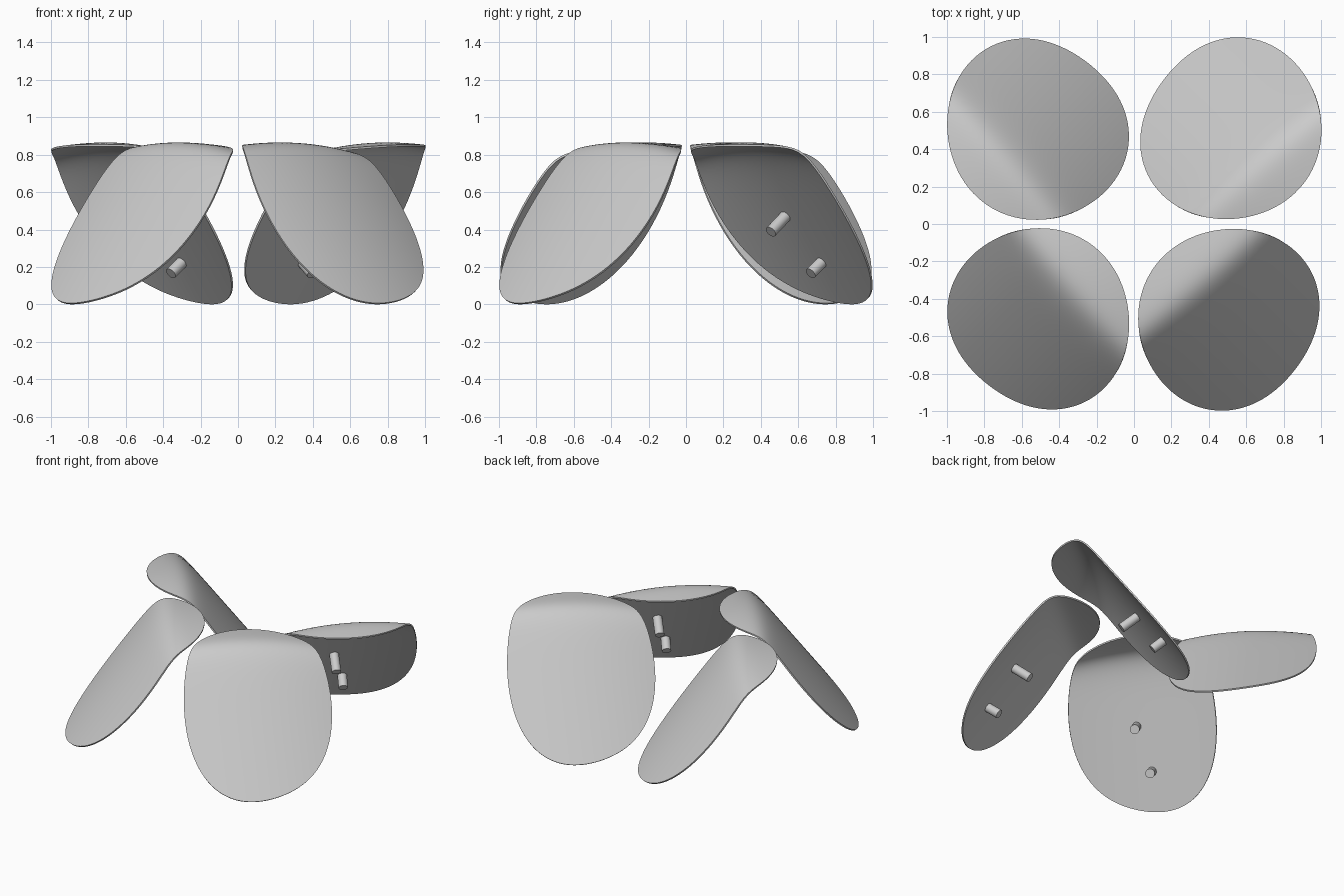
import bpy
import bmesh
from math import sin, cos, pi, exp, log, radians, sqrt
from mathutils import Vector, Matrix

old = bpy.data.objects.get("Cube")
if old:
    bpy.data.objects.remove(old)

grey = bpy.data.materials.new("light_grey")
grey.use_nodes = True
grey.diffuse_color = (0.6, 0.6, 0.6, 1)
grey.node_tree.nodes["Principled BSDF"].inputs["Base Color"].default_value = (0.6, 0.6, 0.6, 1)

# Local panel directions: downhill heading and the sideways axis
HEAD = Vector((cos(radians(-49)), sin(radians(-49)), 0))
SIDE = Vector((-HEAD.y, HEAD.x, 0))
CENTRE = 0.5125
RINGS, SEGS = 24, 96
FOLD, SOFT, RISE, FALL = -0.22, 0.045, 0.1, 1.315


def point(h, p):
    """Point of the bent panel: gently rising lip, soft fold, steep slope,
    all bowed across the width."""
    t = (h - FOLD) / SOFT
    z = 0.88 + RISE * (h - FOLD) - (RISE + FALL) * SOFT * log(1 + exp(t))
    slope = RISE - (RISE + FALL) / (1 + exp(-t))
    z -= 0.22 * p * p * sqrt(1 + slope * slope) + 0.045 * p * max(z, 0)
    return HEAD * h + SIDE * p + Vector((0, 0, z))


def outline(a):
    """Rounded, slightly lopsided outline, blunter at the low end."""
    r = 0.483 - 0.0165 * cos(a) - 0.017 * cos(2 * a) - 0.004 * sin(2 * a)
    r -= 0.008 * (cos(3 * a) + sin(3 * a))
    return r * cos(a), r * sin(a)


def finish(bm, name, turn):
    bmesh.ops.recalc_face_normals(bm, faces=bm.faces)
    mesh = bpy.data.meshes.new(name)
    bm.to_mesh(mesh)
    bm.free()
    mesh.materials.append(grey)
    ob = bpy.data.objects.new(name, mesh)
    bpy.context.collection.objects.link(ob)
    ob.matrix_world = turn
    bpy.ops.object.select_all(action="DESELECT")
    ob.select_set(True)
    bpy.context.view_layer.objects.active = ob
    bpy.ops.object.shade_smooth_by_angle(angle=radians(40))


def add_panel(name, turn):
    bm = bmesh.new()
    mid = bm.verts.new(point(0, 0))
    prev = None
    for r in range(1, RINGS + 1):
        ring = []
        for i in range(SEGS):
            h, p = outline(2 * pi * i / SEGS)
            ring.append(bm.verts.new(point(h * r / RINGS, p * r / RINGS)))
        for i in range(SEGS):
            j = (i + 1) % SEGS
            if prev:
                bm.faces.new((prev[i], ring[i], ring[j], prev[j]))
            else:
                bm.faces.new((mid, ring[i], ring[j]))
        prev = ring
    # Underside: copy pushed along the normals, joined by a thin rim
    bm.normal_update()
    top, faces = list(bm.verts), list(bm.faces)
    low = {v: bm.verts.new(v.co - v.normal * 0.011) for v in top}
    for f in faces:
        bm.faces.new([low[v] for v in reversed(f.verts)])
    for i in range(SEGS):
        a, b = prev[i], prev[(i + 1) % SEGS]
        bm.faces.new((a, low[a], low[b], b))
    finish(bm, name, turn)


def add_peg(name, h, p, length, turn):
    # Pegs stand square to the underside
    along = point(h + 0.01, p) - point(h - 0.01, p)
    across = point(h, p + 0.01) - point(h, p - 0.01)
    down = across.cross(along).normalized()
    place = Matrix.Translation(point(h, p) + down * (length / 2 + 0.006))
    place = place @ down.to_track_quat("Z", "Y").to_matrix().to_4x4()
    bm = bmesh.new()
    bmesh.ops.create_cone(bm, cap_ends=True, segments=32, radius1=0.032,
                          radius2=0.032, depth=length, matrix=place)
    finish(bm, name, turn)


# Four identical panels, each turned a quarter about its own middle
layout = {
    "front_left": (1, -1, 0),
    "front_right": (-1, -1, -90),
    "back_right": (-1, 1, 90),
    "back_left": (1, 1, 180),
}
for name, (sx, sy, angle) in layout.items():
    turn = Matrix.Translation((sx * CENTRE, sy * CENTRE, 0)) @ Matrix.Rotation(radians(angle), 4, "Z")
    add_panel(name + "_panel", turn)
    add_peg(name + "_upper_peg", 0.085, 0.06, 0.14, turn)
    add_peg(name + "_lower_peg", 0.275, -0.015, 0.10, turn)
